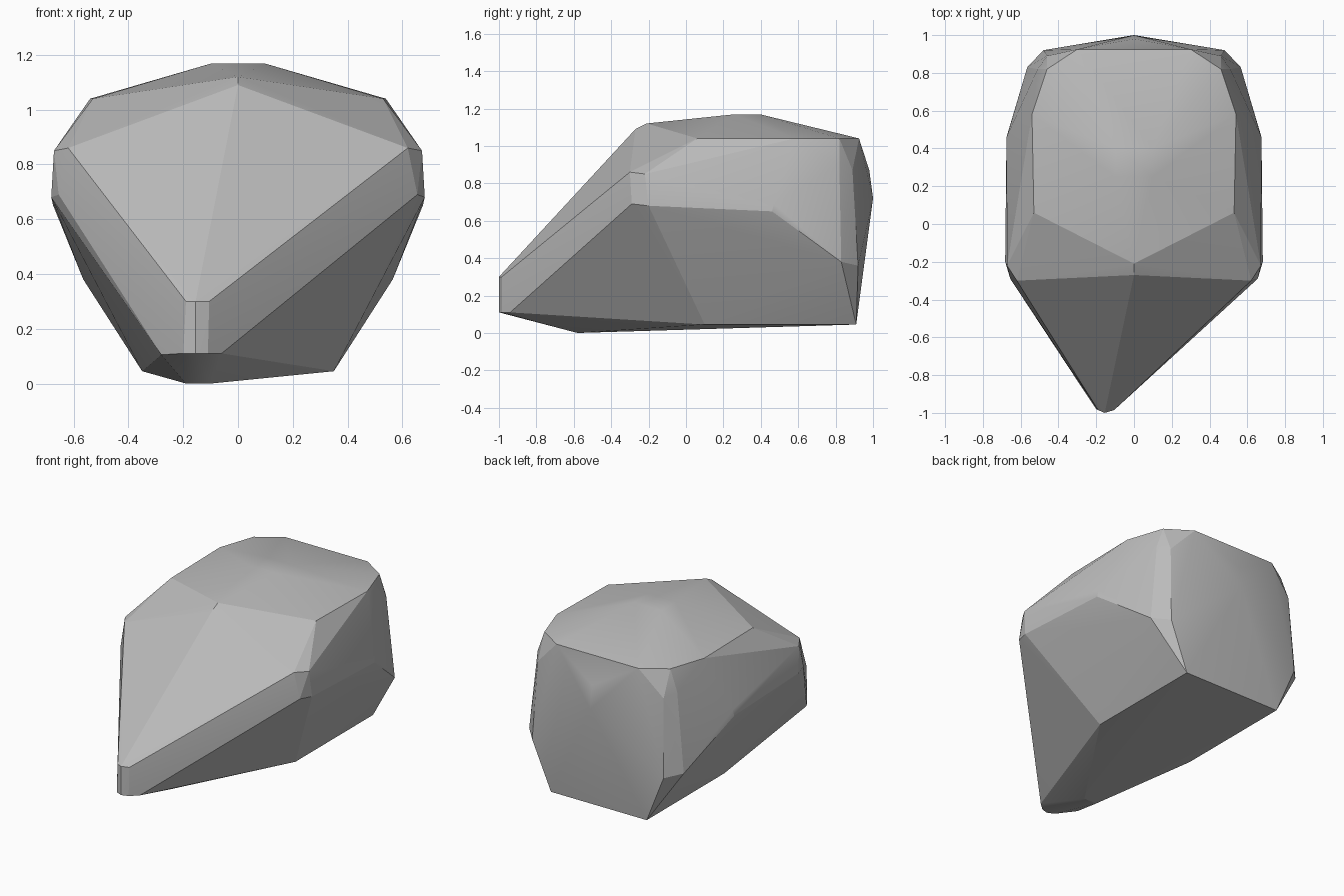
import bpy
import bmesh
import math

if "Cube" in bpy.data.objects:
    bpy.data.objects.remove(bpy.data.objects["Cube"], do_unlink=True)

# Stone colour
stone = bpy.data.materials.new("grey_stone")
stone.use_nodes = True
GREY = (0.5, 0.5, 0.5, 1)
stone.diffuse_color = GREY
stone.node_tree.nodes["Principled BSDF"].inputs["Base Color"].default_value = GREY

# Corners shared by both sides, mirrored across x
crown = [(.1, .25, 1.168), (.1, .4, 1.168)]
shoulder = [(.45, 0, 1.04), (.53, .06, 1.04), (.54, .58, 1.04), (.46, .82, 1.04), (.3, .925, 1.04)]
cheek = [(.62, -.3, .86), (.672, -.22, .85), (.655, -.29, .69), (.682, -.2, .68),
         (.675, .46, .65), (.67, .47, .69)]
back_corner = [(.565, .83, .38), (.48, .92, .36), (.51, .82, .9), (.46, .89, .87)]
base = [(.35, .1, .045), (.35, .91, .045)]
mirrored = crown + shoulder + cheek + back_corner + base

# Corners on the middle line and the off-centre nose
middle = [(0, -.27, 1.09), (0, -.21, 1.12), (0, 1, .72), (0, .98, .87)]
nose = [(-.19, -.985, .3), (-.155, -1, .3), (-.105, -.985, .3),
        (-.28, -.86, .105), (-.2, -.98, .11), (-.155, -1, .11),
        (-.11, -.985, .11), (-.06, -.94, .11)]
keel = [(-.19, -.58, 0), (-.1, -.58, 0)]

# Hull around all corners
bm = bmesh.new()
for x, y, z in mirrored:
    for side in (-1, 1):
        bm.verts.new((side * x, y, z))
for point in middle + nose + keel:
    bm.verts.new(point)
bmesh.ops.convex_hull(bm, input=bm.verts[:])
loose = [v for v in bm.verts if not v.link_faces]
bmesh.ops.delete(bm, geom=loose, context="VERTS")
bmesh.ops.dissolve_limit(bm, angle_limit=math.radians(1),
                         verts=bm.verts[:], edges=bm.edges[:])
bmesh.ops.recalc_face_normals(bm, faces=bm.faces[:])

mesh = bpy.data.meshes.new("boulder")
bm.to_mesh(mesh)
bm.free()
mesh.materials.append(stone)
boulder = bpy.data.objects.new("boulder", mesh)
bpy.context.collection.objects.link(boulder)

# Crisp facets, with only the gentlest edges softened
bpy.context.view_layer.objects.active = boulder
boulder.select_set(True)
bpy.ops.object.shade_smooth_by_angle(angle=math.radians(14))
weighted = boulder.modifiers.new("flat_broad_faces", "WEIGHTED_NORMAL")
weighted.keep_sharp = True
